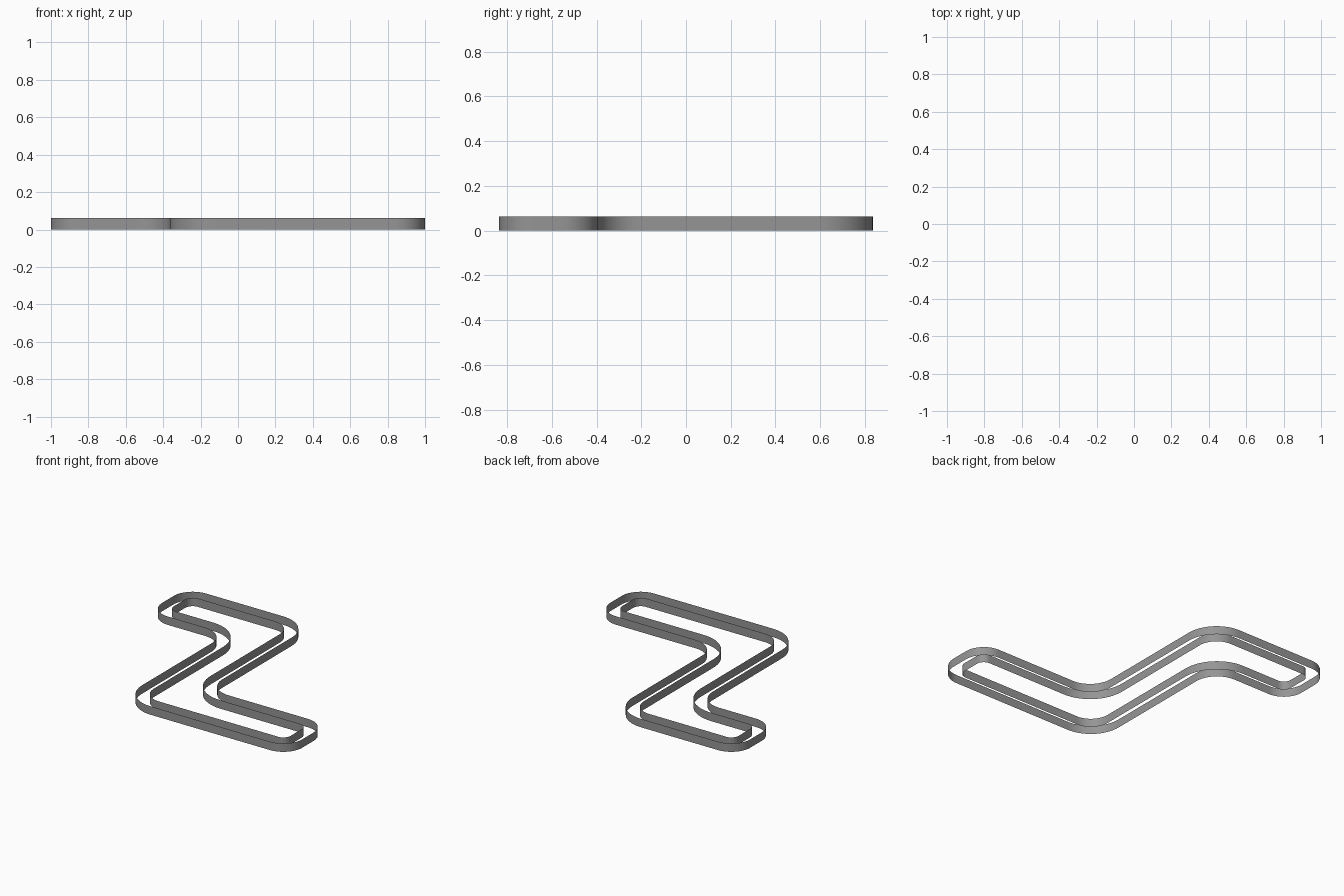
import bpy, bmesh, math
from mathutils import Vector

if "Cube" in bpy.data.objects:
    bpy.data.objects.remove(bpy.data.objects["Cube"])

HEIGHT = 0.062
GAP = 0.095        # distance between the two walls
SEGMENTS = 16
TIP, ELBOW, CROOK = 0.155, 0.24, 0.18    # outer wall corner radii
LEFT, RIGHT = -0.364, 0.021              # sides of the middle bar

# Outer outline corners (x, y, radius), counter-clockwise
OUTLINE = [(LEFT, -0.835, ELBOW), (1, -0.835, TIP), (1, -0.395, TIP), (RIGHT, -0.395, CROOK),
           (RIGHT, 0.835, ELBOW), (-1, 0.835, TIP), (-1, 0.392, TIP), (LEFT, 0.392, CROOK)]

grey = bpy.data.materials.new("dark_grey")
grey.diffuse_color = (0.3, 0.3, 0.3, 1)
grey.use_nodes = True
grey.node_tree.nodes["Principled BSDF"].inputs["Base Color"].default_value = grey.diffuse_color


def rounded_offset(corners, inset):
    """Inset the outline evenly and round each corner with a matching arc."""
    points = []
    n = len(corners)
    for i in range(n):
        p = Vector(corners[i][:2])
        radius = corners[i][2]
        d_in = (p - Vector(corners[i - 1][:2])).normalized()
        d_out = (Vector(corners[(i + 1) % n][:2]) - p).normalized()
        turn = 1 if d_in.cross(d_out) > 0 else -1      # +1 convex, -1 concave
        centre = p + (d_out - d_in) * radius
        r = radius - turn * inset
        for k in range(SEGMENTS + 1):
            a = k / SEGMENTS * math.pi / 2
            points.append(centre + r * (d_in * math.sin(a) - d_out * math.cos(a)))
    return points


def wall(name, inset):
    """Upright ribbon following the closed outline."""
    bm = bmesh.new()
    pts = rounded_offset(OUTLINE, inset)
    low = [bm.verts.new((p.x, p.y, 0)) for p in pts]
    high = [bm.verts.new((p.x, p.y, HEIGHT)) for p in pts]
    for i in range(len(pts)):
        j = (i + 1) % len(pts)
        face = bm.faces.new((low[i], low[j], high[j], high[i]))
        face.smooth = True
    mesh = bpy.data.meshes.new(name)
    bm.to_mesh(mesh)
    bm.free()
    mesh.materials.append(grey)
    obj = bpy.data.objects.new(name, mesh)
    bpy.context.collection.objects.link(obj)
    return obj


# Two nested thin walls
wall("outer_wall", 0)
wall("inner_wall", GAP)
